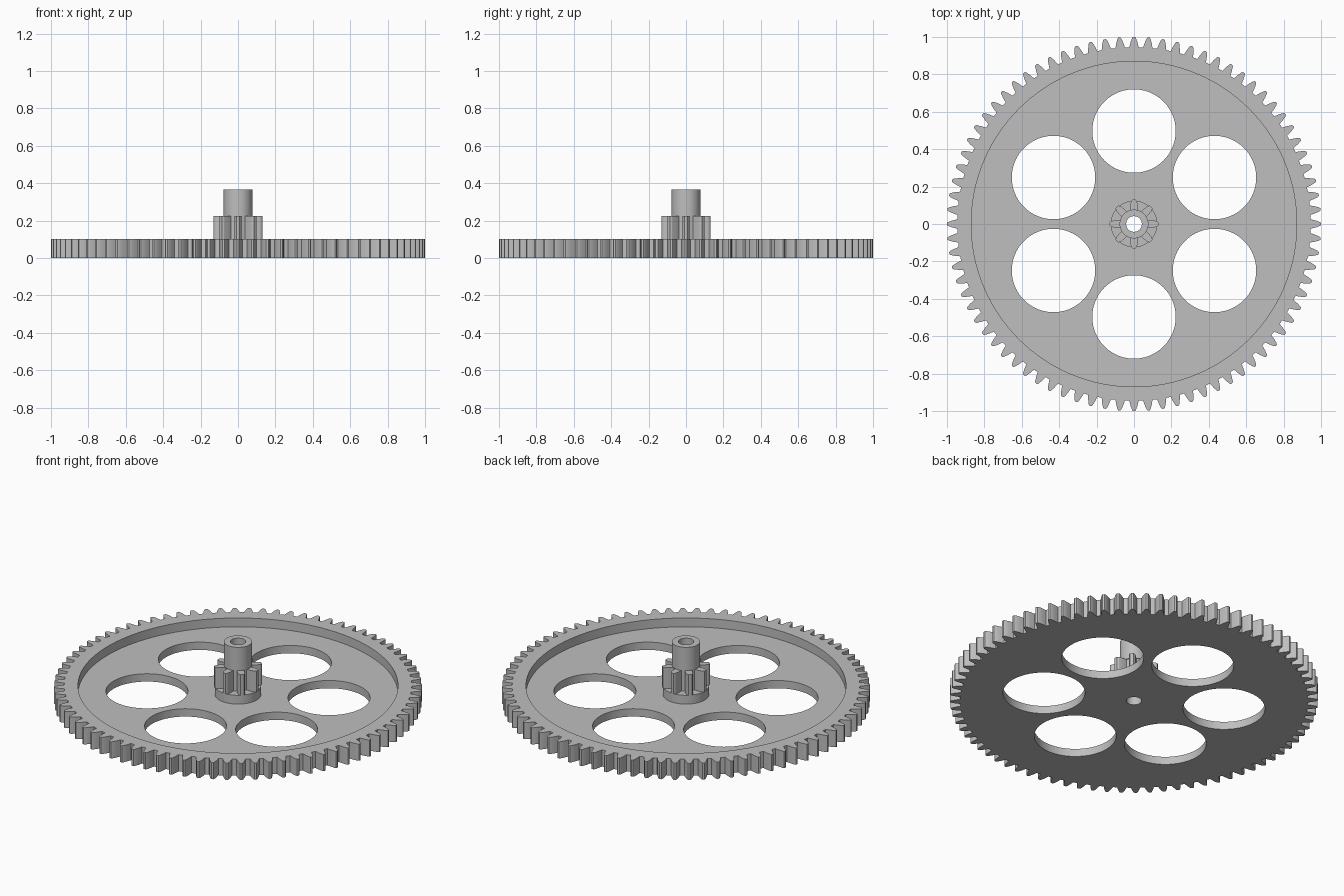
import bpy, bmesh
from math import cos, sin, pi, radians

if "Cube" in bpy.data.objects:
    bpy.data.objects.remove(bpy.data.objects["Cube"], do_unlink=True)

# Single grey plastic
grey = bpy.data.materials.new("grey_plastic")
grey.use_nodes = True
colour = (0.52, 0.52, 0.52, 1)
grey.diffuse_color = colour
grey.node_tree.nodes["Principled BSDF"].inputs["Base Color"].default_value = colour


def circle(radius, cx=0, cy=0, sides=96):
    return [(cx + radius * cos(2 * pi * i / sides), cy + radius * sin(2 * pi * i / sides))
            for i in range(sides)]


def gear_outline(teeth, root, tip, flank):
    """flank: (height fraction, half width as a fraction of the tooth pitch)"""
    pitch = 2 * pi / teeth
    half = [(root + (tip - root) * h, w * pitch) for h, w in flank]
    tooth = [(r, -a) for r, a in half] + [(r, a) for r, a in reversed(half)]
    return [(r * cos(i * pitch + a), r * sin(i * pitch + a))
            for i in range(teeth) for r, a in tooth]


def prism(name, outline, z0, z1):
    bm = bmesh.new()
    base = bm.faces.new([bm.verts.new((x, y, z0)) for x, y in outline])
    grown = bmesh.ops.extrude_face_region(bm, geom=[base], use_keep_orig=True)
    top = [v for v in grown["geom"] if isinstance(v, bmesh.types.BMVert)]
    bmesh.ops.translate(bm, verts=top, vec=(0, 0, z1 - z0))
    bmesh.ops.recalc_face_normals(bm, faces=bm.faces)
    mesh = bpy.data.meshes.new(name)
    bm.to_mesh(mesh)
    bm.free()
    mesh.materials.append(grey)
    obj = bpy.data.objects.new(name, mesh)
    bpy.context.collection.objects.link(obj)
    return obj


def activate(obj):
    bpy.ops.object.select_all(action='DESELECT')
    obj.select_set(True)
    bpy.context.view_layer.objects.active = obj


def cut(obj, outline, z0, z1):
    cutter = prism("cutter", outline, z0, z1)
    cutter.hide_render = True
    mod = obj.modifiers.new("cut", 'BOOLEAN')
    mod.operation = 'DIFFERENCE'
    mod.solver = 'EXACT'
    mod.object = cutter
    activate(obj)
    bpy.ops.object.modifier_apply(modifier=mod.name)
    bpy.data.objects.remove(cutter, do_unlink=True)


WEB, RIM, PINION, TOP = 0.047, 0.1, 0.225, 0.365

# Large toothed wheel with recessed web and six round openings
wheel_flank = [(0, 0.34), (0.45, 0.25), (0.88, 0.14), (1, 0.07)]
wheel = prism("large_gear_wheel", gear_outline(80, 0.945, 1.0, wheel_flank), 0, RIM)
cut(wheel, circle(0.87, sides=128), WEB, RIM + 0.1)
for k in range(6):
    a = radians(30 + 60 * k)
    cut(wheel, circle(0.223, 0.497 * cos(a), 0.497 * sin(a)), -0.1, 0.2)

# Stacked centre: hub, small pinion and shaft
hub = prism("hub", circle(0.125, sides=64), WEB, RIM)
pinion_flank = [(0, 0.33), (0.45, 0.26), (0.85, 0.17), (1, 0.09)]
pinion = prism("pinion", gear_outline(8, 0.073, 0.13, pinion_flank), RIM, PINION)
shaft = prism("shaft", circle(0.077, sides=64), PINION, TOP)

# Bore through everything, then smooth the round walls
for part in (wheel, hub, pinion, shaft):
    cut(part, circle(0.042, sides=48), -0.1, 0.5)
    activate(part)
    bpy.ops.object.shade_smooth_by_angle(angle=radians(25))
